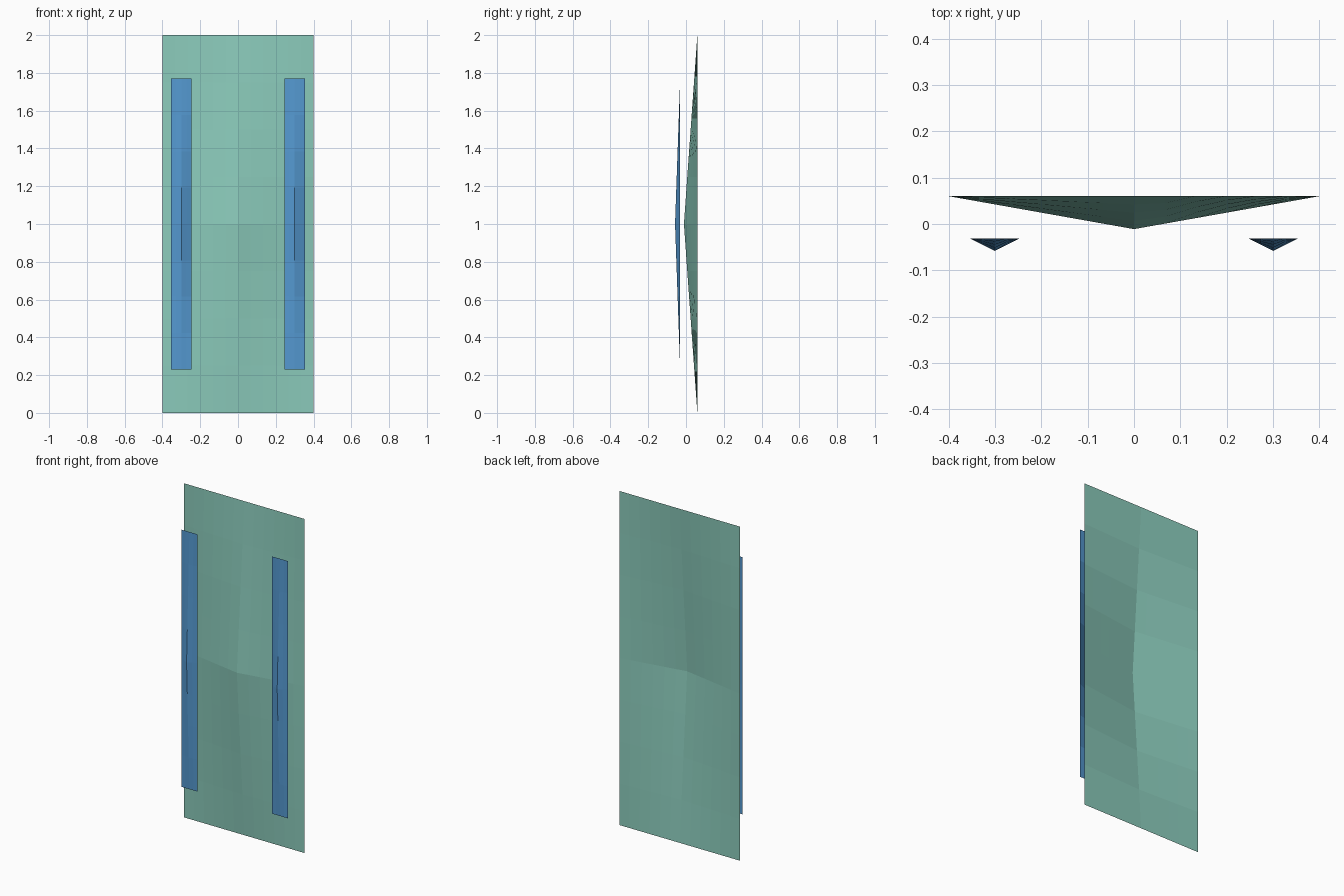
import bpy
import bmesh

if "Cube" in bpy.data.objects:
    bpy.data.objects.remove(bpy.data.objects["Cube"])


def colour(name, rgb):
    m = bpy.data.materials.new(name)
    m.diffuse_color = (*rgb, 1)
    m.use_nodes = True
    m.node_tree.nodes["Principled BSDF"].inputs["Base Color"].default_value = m.diffuse_color
    return m


def bulged_sheet(name, cx, half_w, half_h, y_edge, y_peak, cols, rows, mat):
    """Thin rectangular sheet with a tent-like bulge towards the front."""
    bm = bmesh.new()
    bmesh.ops.create_grid(bm, x_segments=cols, y_segments=rows, size=1)
    for v in bm.verts:
        u, w = v.co.x, v.co.y
        bulge = (1 - abs(u)) * (1 - abs(w))
        v.co = (cx + u * half_w, y_edge + (y_peak - y_edge) * bulge, 1 + w * half_h)
    mesh = bpy.data.meshes.new(name)
    bm.to_mesh(mesh)
    bm.free()
    mesh.materials.append(mat)
    ob = bpy.data.objects.new(name, mesh)
    bpy.context.collection.objects.link(ob)
    return ob


green = colour("sea_green", (0.26, 0.60, 0.50))
blue = colour("mid_blue", (0.09, 0.32, 0.64))

# Large panel
bulged_sheet("panel", 0, 0.4, 1.0, 0.06, -0.011, 12, 8, green)

# Two narrow strips floating in front of the panel
for side, label in ((-1, "left"), (1, "right")):
    bulged_sheet(label + "_strip", side * 0.3, 0.054, 0.77, -0.031, -0.058, 4, 8, blue)
